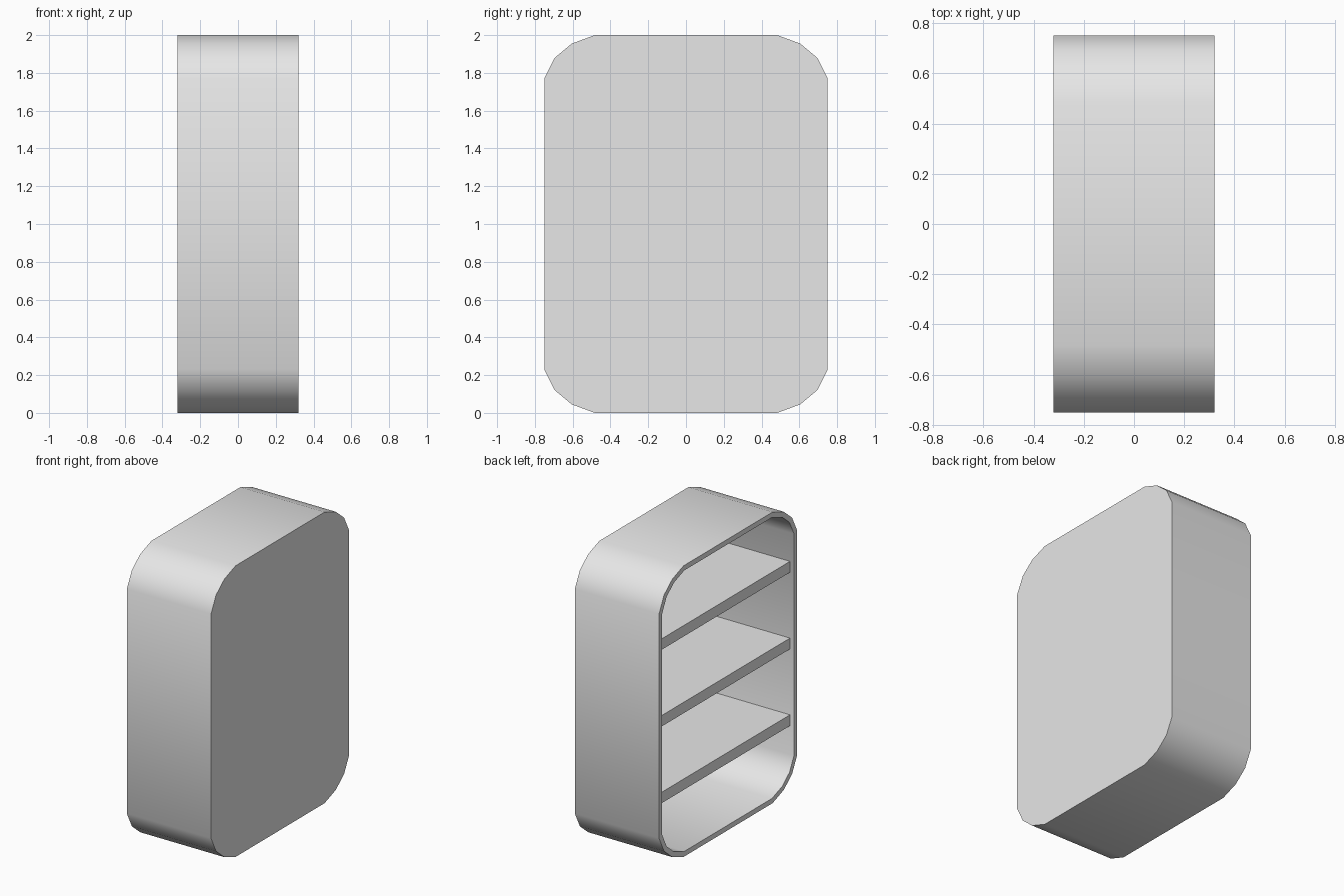
import bpy, bmesh, math

cube = bpy.data.objects.get("Cube")
if cube:
    bpy.data.objects.remove(cube, do_unlink=True)

HALF_DEPTH = 0.32
HALF_WIDTH = 0.75
WALL = 0.035

grey = bpy.data.materials.new("light_grey")
grey.use_nodes = True
grey.diffuse_color = (0.8, 0.8, 0.8, 1)
grey.node_tree.nodes["Principled BSDF"].inputs["Base Color"].default_value = (0.8, 0.8, 0.8, 1)


def finish(bm, name):
    bmesh.ops.recalc_face_normals(bm, faces=bm.faces)
    mesh = bpy.data.meshes.new(name)
    bm.to_mesh(mesh)
    bm.free()
    mesh.materials.append(grey)
    obj = bpy.data.objects.new(name, mesh)
    bpy.context.collection.objects.link(obj)
    return obj


# Cabinet shell: rounded outline, extruded, then inset and hollowed from -x
corner = [(HALF_WIDTH, 0.77), (0.695, 0.88), (0.605, 0.955), (0.483, 1.0)]
upper = corner + [(-y, z) for y, z in reversed(corner)]
outline = upper + [(-y, -z) for y, z in upper]

bm = bmesh.new()
mouth = bm.faces.new([bm.verts.new((-HALF_DEPTH, y, 1 + z)) for y, z in outline])
ext = bmesh.ops.extrude_face_region(bm, geom=[mouth], use_keep_orig=True)
bmesh.ops.translate(bm, vec=(2 * HALF_DEPTH, 0, 0),
                    verts=[g for g in ext["geom"] if isinstance(g, bmesh.types.BMVert)])
bmesh.ops.recalc_face_normals(bm, faces=bm.faces)
bmesh.ops.inset_region(bm, faces=[mouth], thickness=WALL, use_even_offset=True)
ext = bmesh.ops.extrude_discrete_faces(bm, faces=[mouth])
bmesh.ops.translate(bm, vec=(2 * HALF_DEPTH - WALL, 0, 0), verts=ext["faces"][0].verts)
shell = finish(bm, "cabinet_shell")

bpy.ops.object.select_all(action="DESELECT")
shell.select_set(True)
bpy.context.view_layer.objects.active = shell
bpy.ops.object.shade_smooth_by_angle(angle=math.radians(30))

# Three evenly spaced shelves, set slightly back from the rim
for name, z in (("lower_shelf", 0.473), ("middle_shelf", 1.0), ("upper_shelf", 1.527)):
    bm = bmesh.new()
    bmesh.ops.create_cube(bm, size=1)
    bmesh.ops.scale(bm, vec=(0.58, 2 * (HALF_WIDTH - WALL) + 0.01, 0.075), verts=bm.verts)
    shelf = finish(bm, name)
    shelf.location.z = z
